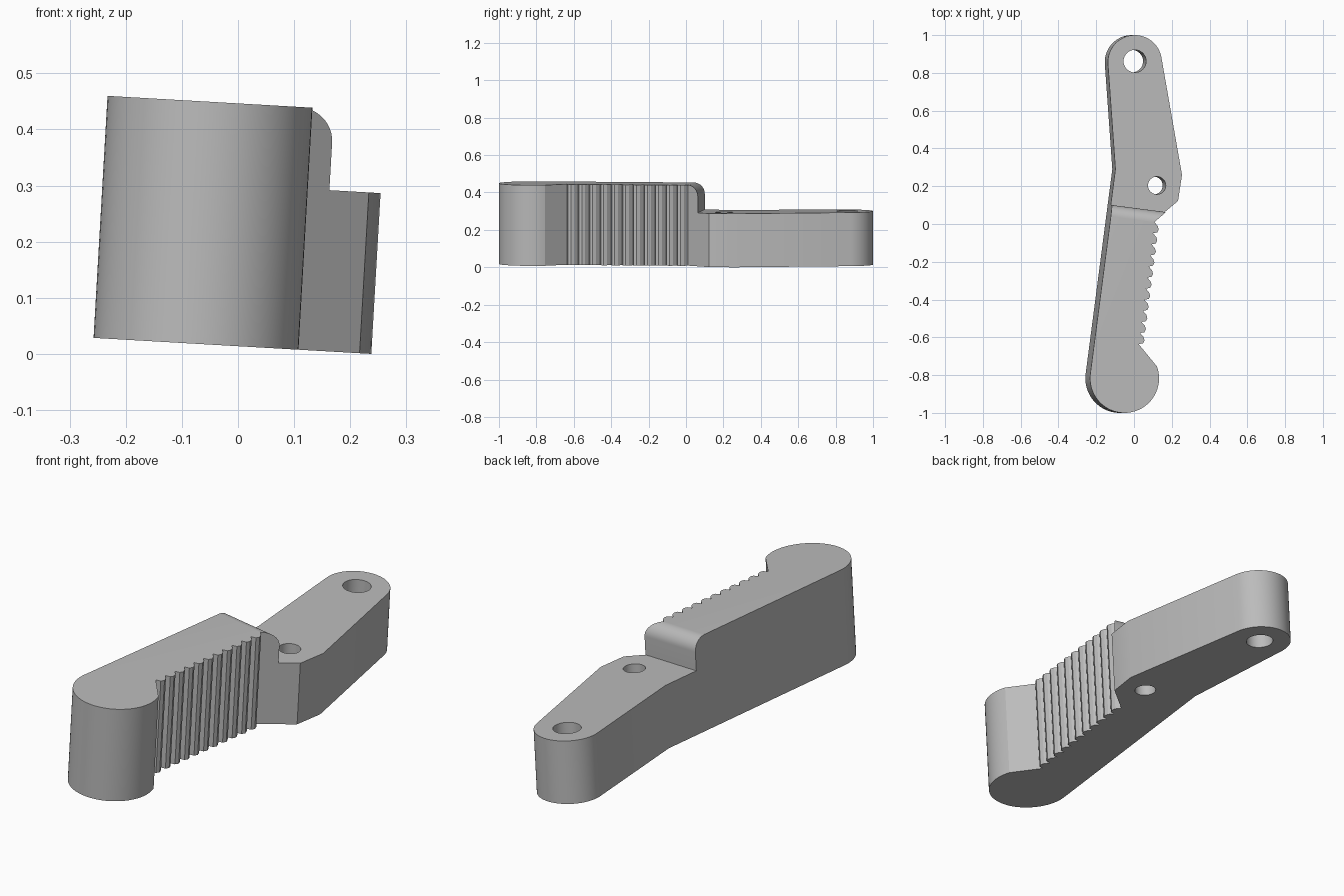
import bpy, bmesh, math
from mathutils import Matrix, Vector

if "Cube" in bpy.data.objects:
    bpy.data.objects.remove(bpy.data.objects["Cube"])

TALL, LOW, TILT = 0.432, 0.287, math.radians(3.3)

grey = bpy.data.materials.new("plain grey")
grey.use_nodes = True
colour = (0.5, 0.5, 0.5, 1)
grey.diffuse_color = colour
grey.node_tree.nodes["Principled BSDF"].inputs["Base Color"].default_value = colour


def arc(cx, cy, r, start, end, n):
    angles = [math.radians(start + (end - start) * i / n) for i in range(n + 1)]
    return [(cx + r * math.cos(a), cy + r * math.sin(a)) for a in angles]


def prism(name, points, bottom, top, matrix=Matrix()):
    """Extrude a flat outline from bottom to top, then place it."""
    bm = bmesh.new()
    face = bm.faces.new([bm.verts.new((x, y, bottom)) for x, y in points])
    made = bmesh.ops.extrude_face_region(bm, geom=[face])["geom"]
    moved = [v for v in made if isinstance(v, bmesh.types.BMVert)]
    bmesh.ops.translate(bm, verts=moved, vec=(0, 0, top - bottom))
    bm.transform(matrix)
    bmesh.ops.recalc_face_normals(bm, faces=bm.faces)
    mesh = bpy.data.meshes.new(name)
    bm.to_mesh(mesh)
    bm.free()
    obj = bpy.data.objects.new(name, mesh)
    bpy.context.collection.objects.link(obj)
    return obj


# Row of grip teeth along the inner edge
first, last, count = Vector((0.0, -0.636)), Vector((0.083, 0.01)), 11
step = (last - first) / count
out = Vector((step.y, -step.x)).normalized()
teeth = []
for i in range(count):
    for along, depth in ((0, 0), (0.12, 0.022), (0.4, 0.028), (0.7, 0.02)):
        teeth.append(tuple(first + step * (i + along) + out * depth))

# Whole lever outline, counter-clockwise
outline = arc(-0.075, -0.817, 0.183, 172.6, 380, 40)
outline += teeth + [tuple(last)]
outline += [(0.217, 0.122), (0.238, 0.26)]
outline += arc(-0.012, 0.857, 0.143, 10, 184, 32)
outline += [(-0.115, 0.29)]
lever = prism("lever_body", outline, 0, TALL)
lever.data.materials.append(grey)

# Cutter for the lower shelf, with a rounded shoulder
r = 0.06
shelf = [(1.3, LOW), (1.3, 0.6), (-r, 0.6)]
shelf += arc(-r, TALL - r, r, 90, 0, 12) + [(0, LOW)]
along, across = Vector((0.129, 0.992, 0)), Vector((0.992, -0.129, 0))
frame = Matrix((along, (0, 0, 1), across)).transposed().to_4x4()
frame.translation = (-0.137, 0.1, 0)
cutters = [prism("shelf_cutter", shelf, -0.6, 0.8, frame)]

# Cutters for the two pivot holes
for name, x, y, radius in (("large_hole_cutter", -0.012, 0.862, 0.06),
                           ("small_hole_cutter", 0.105, 0.204, 0.047)):
    cutters.append(prism(name, arc(x, y, radius, 0, 348.75, 31), -0.2, 0.7))

bpy.ops.object.select_all(action="DESELECT")
bpy.context.view_layer.objects.active = lever
lever.select_set(True)
for cutter in cutters:
    cutter.hide_render = True
    mod = lever.modifiers.new(cutter.name, "BOOLEAN")
    mod.operation, mod.solver, mod.object = "DIFFERENCE", "EXACT", cutter
    bpy.ops.object.modifier_apply(modifier=mod.name)
    bpy.data.objects.remove(cutter)

# Lean the lever slightly sideways and rest it on the ground
lever.data.transform(Matrix.Rotation(TILT, 4, "Y"))
lowest = min(v.co.z for v in lever.data.vertices)
lever.data.transform(Matrix.Translation((0, 0, -lowest)))
bpy.ops.object.shade_smooth_by_angle(angle=math.radians(20))
